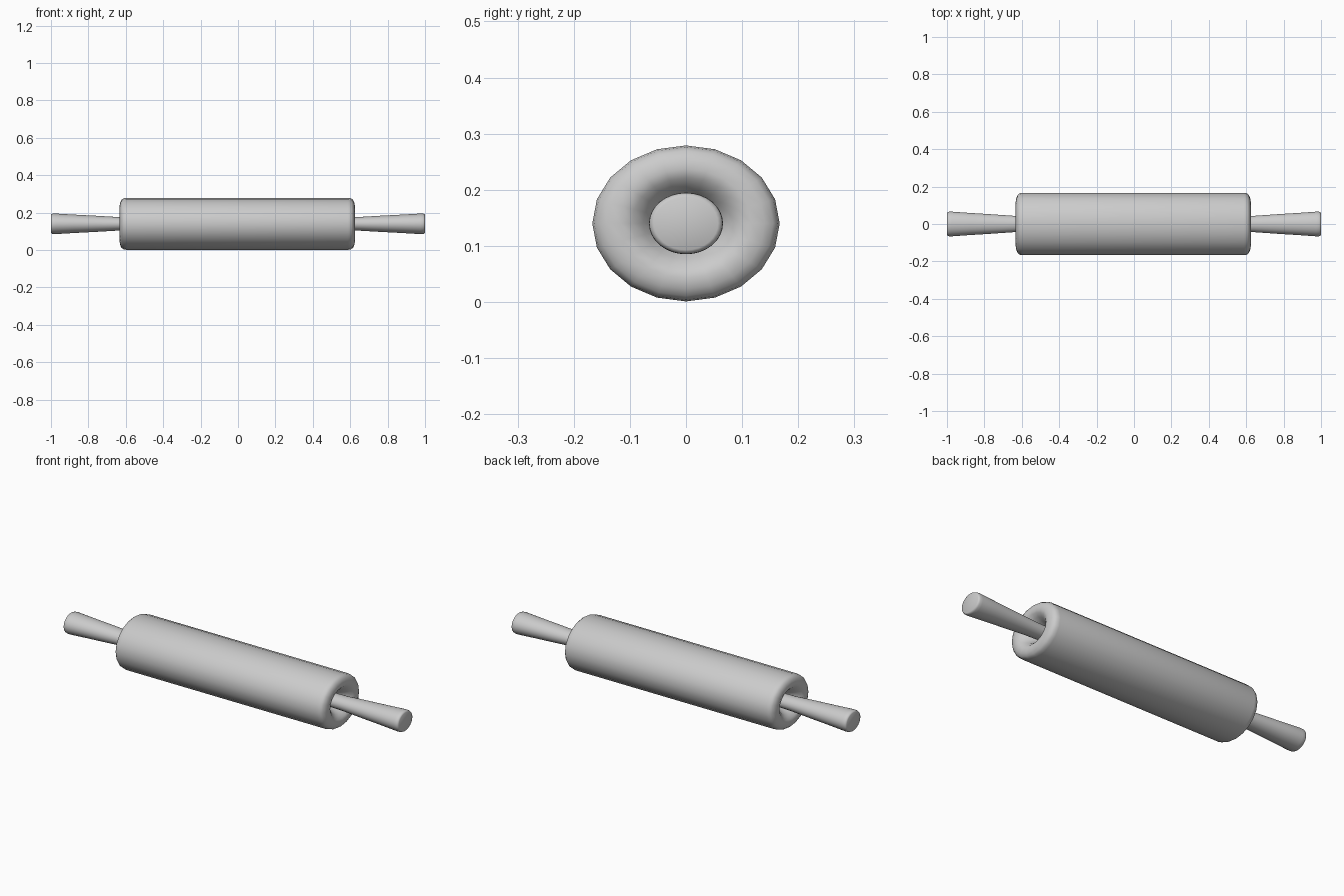
import bpy, bmesh
from math import sin, cos, pi

if "Cube" in bpy.data.objects:
    bpy.data.objects.remove(bpy.data.objects["Cube"])

RY, RZ, CZ = 0.167, 0.139, 0.14   # oval cross-section and axis height


def lathe(name, profile, sides):
    """Oval lathe around the x axis; profile = (x, fraction of full radius)."""
    bm = bmesh.new()
    rings = []
    for x, f in profile:
        rings.append([bm.verts.new((x, RY * f * cos(2 * pi * i / sides),
                                    CZ + RZ * f * sin(2 * pi * i / sides)))
                      for i in range(sides)])
    for a, b in zip(rings, rings[1:]):
        for i in range(sides):
            j = (i + 1) % sides
            bm.faces.new((a[i], a[j], b[j], b[i]))
    bm.faces.new(rings[0])
    bm.faces.new(rings[-1])
    bmesh.ops.recalc_face_normals(bm, faces=bm.faces)
    me = bpy.data.meshes.new(name)
    bm.to_mesh(me)
    bm.free()
    ob = bpy.data.objects.new(name, me)
    bpy.context.collection.objects.link(ob)
    bpy.ops.object.select_all(action='DESELECT')
    ob.select_set(True)
    bpy.context.view_layer.objects.active = ob
    bpy.ops.object.shade_smooth_by_angle(angle=pi / 3)
    return ob


# Roller with rounded rims and a dimple around each handle
end = [(0.555, 0.28), (0.580, 0.36), (0.605, 0.46), (0.622, 0.58), (0.629, 0.70),
       (0.625, 0.84), (0.618, 0.93), (0.608, 0.98), (0.592, 1.0)]
left = [(-x - 0.004, f) for x, f in end]
right = [(x - 0.004, f) for x, f in reversed(end)]
lathe("roller", left + right, 20)

# Flared handles with softened ends
grip = [(0.54, 0.245), (0.64, 0.26), (0.76, 0.31), (0.88, 0.355), (0.975, 0.395),
        (0.990, 0.392), (0.997, 0.375), (1.0, 0.34)]
for side, s in (("left", -1), ("right", 1)):
    lathe("handle_" + side, [(s * x, f) for x, f in grip], 32)
